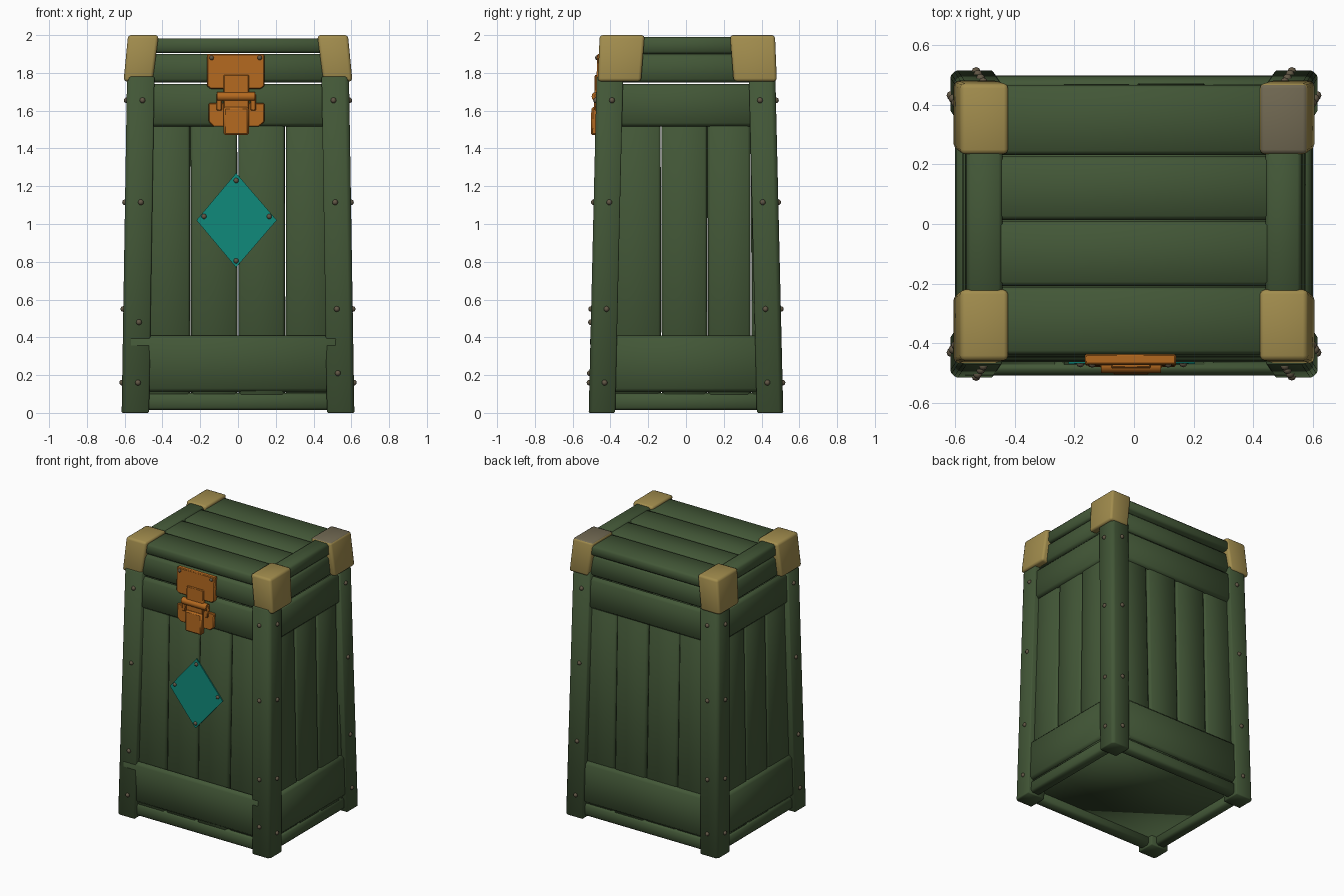
import bpy
import bmesh
import math
import random
from mathutils import Vector, Matrix

random.seed(4)
if "Cube" in bpy.data.objects:
    bpy.data.objects.remove(bpy.data.objects["Cube"])


def make_material(name, r, g, b):
    m = bpy.data.materials.new(name)
    m.use_nodes = True
    m.diffuse_color = (r, g, b, 1)
    m.node_tree.nodes["Principled BSDF"].inputs["Base Color"].default_value = (r, g, b, 1)
    return m


GREEN = make_material("painted green wood", 0.055, 0.095, 0.038)
BRASS = make_material("pale brass", 0.36, 0.265, 0.075)
WORN = make_material("worn brass", 0.165, 0.14, 0.085)
ORANGE = make_material("orange metal", 0.45, 0.14, 0.014)
TEAL = make_material("teal plate", 0.005, 0.25, 0.195)
RIVET = make_material("dull rivet metal", 0.12, 0.095, 0.06)


def finish(name, bm, mat, bevel=0, segments=1, angle=180):
    """Turn a bmesh into a bevelled, smooth-shaded object."""
    bmesh.ops.recalc_face_normals(bm, faces=bm.faces)
    if bevel:
        bmesh.ops.bevel(bm, geom=bm.edges[:], offset=bevel, segments=segments,
                        profile=0.5, affect='EDGES', clamp_overlap=True)
    me = bpy.data.meshes.new(name)
    bm.to_mesh(me)
    bm.free()
    me.materials.append(mat)
    ob = bpy.data.objects.new(name, me)
    bpy.context.collection.objects.link(ob)
    bpy.ops.object.select_all(action='DESELECT')
    ob.select_set(True)
    bpy.context.view_layer.objects.active = ob
    bpy.ops.object.shade_smooth_by_angle(angle=math.radians(angle))
    return ob


def loft(name, low, high, mat, bevel=0.012, segments=1, angle=180):
    """Solid between two matching outlines."""
    bm = bmesh.new()
    a = [bm.verts.new(p) for p in low]
    b = [bm.verts.new(p) for p in high]
    bm.faces.new(a)
    bm.faces.new(b)
    for i in range(len(a)):
        j = (i + 1) % len(a)
        bm.faces.new((a[i], a[j], b[j], b[i]))
    return finish(name, bm, mat, bevel, segments, angle)


def rect(x0, x1, y0, y1, z):
    return [(x0, y0, z), (x1, y0, z), (x1, y1, z), (x0, y1, z)]


# The body narrows upward: half sizes at height z
def half_x(z):
    return 0.616 - 0.016 * z


def half_y(z):
    return 0.515 - 0.0235 * z


SIDES = {"front": (0, -1), "left": (1, 0), "back": (0, 1), "right": (-1, 0)}


def on_side(side, u, z, depth):
    """Point on a side wall, u across it, depth inward from the post face."""
    nx, ny = SIDES[side]
    if nx:
        return Vector((nx * (half_x(z) - depth), u, z))
    return Vector((u, ny * (half_y(z) - depth), z))


def board(name, side, u0, u1, z0, z1, d0, d1=None, thick=0.05, bevel=0.014, mat=GREEN, lean=0):
    d1 = d0 if d1 is None else d1
    low = [on_side(side, u, z0, d) for u, d in
           ((u0, d0), (u1, d0), (u1, d0 + thick), (u0, d0 + thick))]
    high = [on_side(side, u + lean, z1, d) for u, d in
            ((u0, d1), (u1, d1), (u1, d1 + thick), (u0, d1 + thick))]
    return loft(name, low, high, mat, bevel)


def rivet(name, side, u, z, depth=0.0, r=0.015):
    bm = bmesh.new()
    bmesh.ops.create_uvsphere(bm, u_segments=8, v_segments=6, radius=r,
                              matrix=Matrix.Translation(on_side(side, u, z, depth)))
    finish(name, bm, RIVET)


# Corner posts
for sx in (-1, 1):
    for sy in (-1, 1):
        def section(z):
            ox, oy = half_x(z), half_y(z)
            ix, iy = ox - 0.145, oy - 0.14
            c = 0.018
            return [(sx * x, sy * y, z) for x, y in
                    ((ix, iy), (ox, iy), (ox, oy - c), (ox - c, oy), (ix, oy))]
        loft(f"post_{sx}_{sy}", section(0), section(1.78), GREEN, 0.006, 1, 60)

# Side walls: planks, upper and lower bands, bottom rail, rivets
for side, (nx, ny) in SIDES.items():
    wide = ny != 0
    reach = 0.49 if wide else 0.39
    edges = [-0.49, -0.25, 0, 0.25, 0.49] if wide else [-0.39, -0.13, 0.115, 0.345, 0.41]
    for i, (u0, u1) in enumerate(zip(edges, edges[1:])):
        d = 0.036 + random.uniform(-0.004, 0.004)
        board(f"{side}_plank_{i}", side, u0 + 0.002, u1 - 0.002, 0.08, 1.7, d,
              lean=random.uniform(-0.004, 0.004))
    board(f"{side}_upper_band", side, -reach, reach, 1.515, 1.741, 0.016, bevel=0.02)
    if side == "front":
        board("front_lower_band", side, -0.585, 0.535, 0.11, 0.41, 0.018, -0.004, bevel=0.02)
    else:
        board(f"{side}_lower_band", side, -reach, reach, 0.11, 0.41, 0.014, bevel=0.02)
    board(f"{side}_bottom_rail", side, -reach, reach, 0.015, 0.104, 0.025, thick=0.08)
    for s in (-1, 1):
        for i, z in enumerate((0.16, 0.55, 1.115, 1.655)):
            if side == "front":
                z += (0, -0.07, 0, 0)[i] if s < 0 else (0.05, 0, 0, 0)[i]
            base = 0.532 if wide else 0.435
            rivet(f"{side}_rivet_{s}_{i}", side, s * (base - 0.016 * z - (0 if wide else 0.01 * z)), z)

# Floor
loft("floor", rect(-0.56, 0.56, -0.46, 0.46, 0.07), rect(-0.56, 0.56, -0.46, 0.46, 0.1), GREEN, 0)

# Lid: rim boards, top planks and end boards
for side, (nx, ny) in SIDES.items():
    reach = 0.5 if ny else 0.4
    board(f"{side}_lid_rim", side, -reach, reach, 1.75, 1.9, 0.02, 0.028, bevel=0.018)
tops = [-0.44, -0.21, 0.012, 0.23, 0.468]
for i, (y0, y1) in enumerate(zip(tops, tops[1:])):
    z = 1.98 + random.uniform(-0.003, 0.003)
    loft(f"lid_plank_{i}", rect(-0.52, 0.52, y0 + 0.002, y1 - 0.002, 1.905),
         rect(-0.52, 0.52, y0 + 0.002, y1 - 0.002, z), GREEN, 0.014)
for s in (-1, 1):
    xs = sorted((s * 0.44, s * 0.562))
    loft(f"lid_end_board_{s}", rect(*xs, -0.3, 0.3, 1.9), rect(*xs, -0.3, 0.3, 1.99), GREEN, 0.014)

# Metal corner caps on the lid
for sx in (-1, 1):
    for sy in (-1, 1):
        def ring(ix, ox, iy, oy, z):
            xs = sorted((sx * ix, sx * ox))
            ys = sorted((sy * iy + 0.007, sy * oy + 0.007))
            return rect(*xs, *ys, z)
        cap = loft(f"corner_cap_{sx}_{sy}", ring(0.452, 0.606, 0.245, 0.474, 1.755),
                   ring(0.42, 0.582, 0.226, 0.464, 2.0), BRASS, 0.016, 2)
        if sx > 0 and sy > 0:
            cap.data.materials.append(WORN)
            for f in cap.data.polygons:
                if f.normal.z > 0.7:
                    f.material_index = 1

# Latch on the front
def plate(name, outline, depth, thick, mat, bevel=0.005):
    back = [on_side("front", u, z, depth) for u, z in outline]
    front = [p + Vector((0, -thick, 0)) for p in back]
    return loft(name, back, front, mat, bevel, 1, 40)


def box_outline(u0, u1, z0, z1):
    return [(u0, z0), (u1, z0), (u1, z1), (u0, z1)]


plate("latch_upper_plate", [(-0.165, 1.9), (-0.165, 1.73), (-0.145, 1.715), (0.12, 1.715),
                            (0.14, 1.73), (0.14, 1.9)], 0.035, 0.035, ORANGE)
plate("latch_lower_plate", [(-0.155, 1.64), (-0.155, 1.54), (-0.13, 1.515), (0.11, 1.515),
                            (0.14, 1.54), (0.14, 1.64)], 0.03, 0.03, ORANGE)
plate("latch_hasp", box_outline(-0.077, 0.057, 1.58, 1.79), 0.02, 0.03, ORANGE)
plate("latch_tongue", box_outline(-0.077, 0.057, 1.47, 1.62), 0.02, 0.044, ORANGE, 0.01)
for u in (-0.1, 0.08):
    plate("latch_arm", box_outline(u - 0.015, u + 0.015, 1.6, 1.69), 0.02, 0.026, ORANGE)
bm = bmesh.new()
bmesh.ops.create_cone(bm, cap_ends=True, segments=12, radius1=0.024, radius2=0.024, depth=0.2,
                      matrix=Matrix.Translation(on_side("front", -0.01, 1.675, 0.0))
                      @ Matrix.Rotation(math.pi / 2, 4, 'Y'))
finish("latch_barrel", bm, ORANGE, 0, 1, 40)
for u in (-0.14, 0.115):
    rivet("latch_rivet", "front", u, 1.88, 0.002, 0.013)

# Diamond plate with its rivets
plate("diamond_plate", [(-0.01, 0.77), (0.205, 1.02), (-0.01, 1.27), (-0.22, 1.02)],
      0.03, 0.008, TEAL, 0)
for u, z in ((-0.01, 0.805), (0.165, 1.04), (-0.01, 1.23), (-0.18, 1.04)):
    rivet("diamond_rivet", "front", u, z, 0.024, 0.014)
